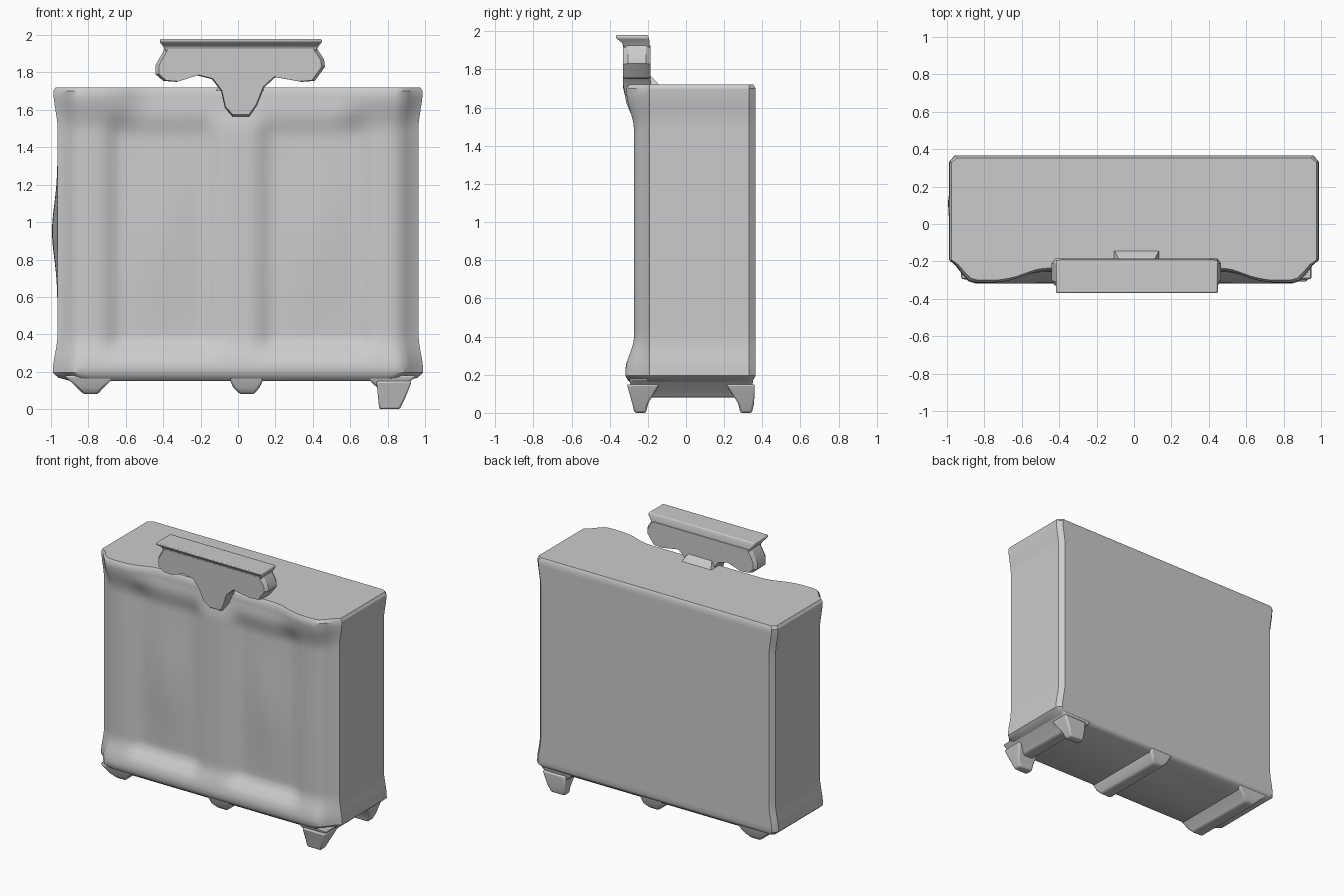
import bpy, bmesh, math

if "Cube" in bpy.data.objects:
    bpy.data.objects.remove(bpy.data.objects["Cube"])


def finish(name, bm, angle=32, bevel=0.0):
    bmesh.ops.recalc_face_normals(bm, faces=bm.faces)
    me = bpy.data.meshes.new(name)
    bm.to_mesh(me)
    bm.free()
    ob = bpy.data.objects.new(name, me)
    bpy.context.collection.objects.link(ob)
    if bevel:
        m = ob.modifiers.new("soft_edges", 'BEVEL')
        m.width, m.segments = bevel, 2
    bpy.ops.object.select_all(action='DESELECT')
    ob.select_set(True)
    bpy.context.view_layer.objects.active = ob
    bpy.ops.object.shade_smooth_by_angle(angle=math.radians(angle))
    return ob


def loft(name, rings, **kw):
    """Skin a stack of equal-length rings and cap both ends."""
    bm = bmesh.new()
    vs = [[bm.verts.new(p) for p in r] for r in rings]
    n = len(rings[0])
    for a, b in zip(vs, vs[1:]):
        for i in range(n):
            j = (i + 1) % n
            bm.faces.new((a[i], a[j], b[j], b[i]))
    bm.faces.new(vs[0][::-1])
    bm.faces.new(vs[-1])
    return finish(name, bm, **kw)


def rect(x0, x1, y0, y1, z):
    return [(x0, y0, z), (x1, y0, z), (x1, y1, z), (x0, y1, z)]


def s(v, a, b):
    t = min(1, max(0, (v - a) / (b - a)))
    return t * t * (3 - 2 * t)


# Cabinet body: front relief with two sunken panels, flared base and top
def half_width(z):
    return 0.965 + 0.022 * s(z, 1.5, 1.7) + 0.025 * (1 - s(z, 0.2, 0.4))


def front(x, z):
    a = abs(x)
    panel = (s(a, 0.07, 0.2) * (1 - s(a, 0.62, 0.74))
             * s(z, 0.27, 0.37) * (1 - s(z, 1.45, 1.62)))
    oval = math.exp(-((a - 0.41) / 0.17) ** 2 - ((z - 0.92) / 0.4) ** 2)
    y = -0.272 + 0.045 * panel - 0.025 * oval
    y -= 0.045 * (1 - s(z, 0.22, 0.4))
    top = s(z, 1.48, 1.68)
    y -= 0.04 * top * s(a, 0.5, 0.75)
    y += 0.025 * top * (1 - s(a, 0.45, 0.65))
    return y


def body_ring(z, inset_x=0.0, inset_y=0.0):
    w = half_width(z) - inset_x
    n = 56
    ring = []
    for i in range(n + 1):
        x = w * (2 * i / n - 1)
        corner = s(abs(x), w - 0.13, w + 0.01)
        y = front(x, z) + inset_y
        ring.append((x, y + (-0.19 - y) * corner, z))
    ys = [-0.05, 0.05, 0.12, 0.2, 0.33]
    ring += [(w, y, z) for y in ys]
    ring += [(w - 0.03, 0.365 - inset_y, z), (-w + 0.03, 0.365 - inset_y, z)]
    for y in reversed(ys):
        bump = 0.03 * math.exp(-((z - 0.95) / 0.2) ** 2 - ((y - 0.1) / 0.14) ** 2)
        ring.append((-w - bump, y, z))
    return ring


levels = [0.195 + (1.70 - 0.195) * i / 44 for i in range(45)]
loft("cabinet_body",
     [body_ring(0.15, 0.10, 0.04), body_ring(0.168, 0.03, 0.015)]
     + [body_ring(z) for z in levels]
     + [body_ring(1.72, 0.012, 0.012)])

# Rails running front to back under the base
for name, c in (("left_base_rail", -0.79), ("centre_base_rail", 0.045),
                ("right_base_rail", 0.815)):
    wide = 0.10 if c == 0.045 else 0.14
    loft(name, [rect(c - 0.035, c + 0.04, -0.25, 0.31, 0.08),
                rect(c - 0.07, c + 0.07, -0.28, 0.34, 0.115),
                rect(c - wide, c + wide, -0.30, 0.355, 0.18)], bevel=0.012)

# Longer feet on the right side
for name, y0, y1, t0, t1 in (("front_right_foot", -0.27, -0.21, -0.31, -0.14),
                             ("back_right_foot", 0.285, 0.345, 0.21, 0.36)):
    loft(name, [rect(0.755, 0.865, y0, y1, 0.0),
                rect(0.75, 0.89, y0 - 0.012, y1 + 0.012, 0.05),
                rect(0.74, 0.93, t0, t1, 0.15)], bevel=0.01)

# T-shaped crest: outline extruded from front to back
outline = [(-0.39, 1.93), (-0.44, 1.84), (-0.44, 1.79), (-0.40, 1.755),
           (-0.33, 1.75), (-0.22, 1.785), (-0.14, 1.765), (-0.09, 1.70),
           (-0.07, 1.61), (-0.03, 1.565), (0.06, 1.565), (0.10, 1.62),
           (0.14, 1.72), (0.20, 1.775), (0.34, 1.75), (0.41, 1.755),
           (0.465, 1.83), (0.46, 1.87), (0.42, 1.93)]


def crest_ring(y, k, lean=0.0):
    return [(0.01 + (x - 0.01) * k, y + lean * max(0, 1.66 - z), 1.82 + (z - 1.82) * k)
            for x, z in outline]


loft("crest", [crest_ring(-0.33, 0.96, 0.4), crest_ring(-0.305, 1.0, 0.3),
               crest_ring(-0.21, 1.0), crest_ring(-0.185, 0.96)])

# Flared lip along the top of the crest
loft("crest_lip", [rect(-0.38, 0.41, -0.32, -0.19, 1.90),
                   rect(-0.40, 0.43, -0.335, -0.19, 1.94),
                   rect(-0.42, 0.45, -0.368, -0.195, 1.965),
                   rect(-0.415, 0.445, -0.368, -0.20, 1.98)], bevel=0.006)

# Small fillet where the crest stem meets the cabinet top
loft("crest_stem_base", [rect(-0.12, 0.14, -0.26, -0.13, 1.70),
                         rect(-0.10, 0.13, -0.26, -0.15, 1.73),
                         rect(-0.08, 0.11, -0.26, -0.19, 1.77)])
